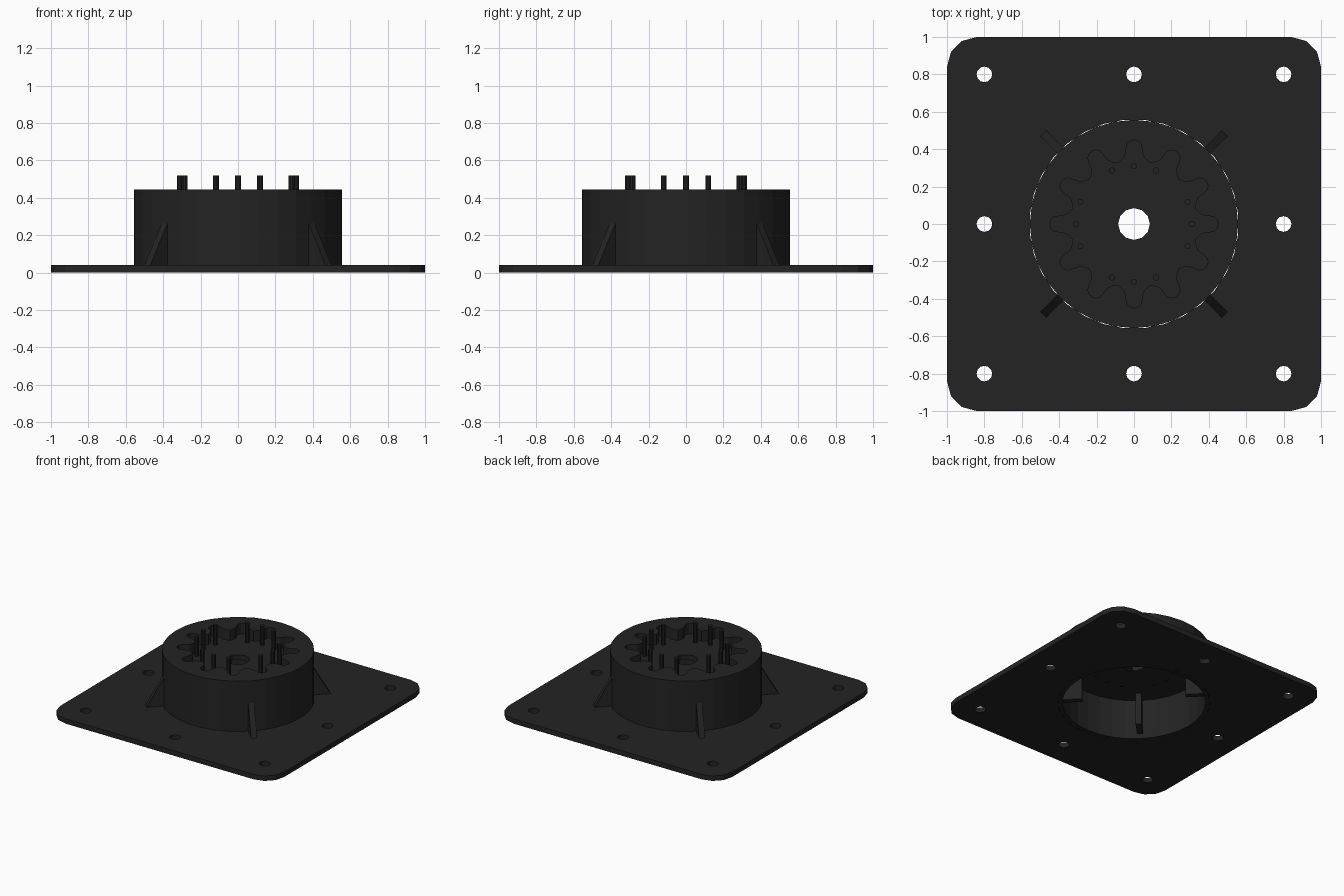
import bpy
from math import sin, cos, pi, radians

if "Cube" in bpy.data.objects:
    bpy.data.objects.remove(bpy.data.objects["Cube"])

black = bpy.data.materials.new("black_plastic")
black.diffuse_color = (0.017, 0.017, 0.017, 1)
black.use_nodes = True
black.node_tree.nodes["Principled BSDF"].inputs["Base Color"].default_value = black.diffuse_color


def circle(r, n, cx=0, cy=0, turn=0.0):
    return [(cx + r * cos(2 * pi * i / n + turn), cy + r * sin(2 * pi * i / n + turn)) for i in range(n)]


def slab(name, loops, z0, z1):
    """Extrude an outline (first loop) with holes (other loops) from z0 to z1."""
    cu = bpy.data.curves.new(name, 'CURVE')
    cu.dimensions = '2D'
    cu.fill_mode = 'BOTH'
    cu.extrude = (z1 - z0) / 2
    for pts in loops:
        sp = cu.splines.new('POLY')
        sp.points.add(len(pts) - 1)
        for p, (x, y) in zip(sp.points, pts):
            p.co = (x, y, 0, 1)
        sp.use_cyclic_u = True
    ob = bpy.data.objects.new(name, cu)
    bpy.context.collection.objects.link(ob)
    ob.location.z = (z0 + z1) / 2
    bpy.ops.object.select_all(action='DESELECT')
    ob.select_set(True)
    bpy.context.view_layer.objects.active = ob
    bpy.ops.object.convert(target='MESH')
    ob = bpy.context.view_layer.objects.active
    ob.data.materials.clear()
    ob.data.materials.append(black)
    for f in ob.data.polygons:
        f.use_smooth = False
    return ob


# Base plate: rounded corners, eight bolt holes and a large round opening
R = 0.16
outline = []
for k, (sx, sy) in enumerate([(1, 1), (-1, 1), (-1, -1), (1, -1)]):
    for i in range(4):
        a = k * pi / 2 + i * pi / 6
        outline.append((sx * (1 - R) + R * cos(a), sy * (1 - R) + R * sin(a)))
bolts = [circle(0.042, 12, x, y) for x in (-0.8, 0, 0.8) for y in (-0.8, 0, 0.8) if x or y]
slab("base_plate", [outline, circle(0.559, 32, turn=pi / 32)] + bolts, 0, 0.04)

# Housing: hollow wall, floor disc with centre hole, top ring with lobed recess
slab("housing_wall", [circle(0.557, 32), circle(0.525, 32)], 0, 0.36)
slab("socket_floor", [circle(0.535, 32), circle(0.085, 12)], 0.32, 0.36)

lobe = [(0.365, -0.048)]
lobe += [(0.408 + 0.042 * cos(a), 0.042 * sin(a)) for a in [radians(d) for d in range(-90, 91, 30)]]
lobe += [(0.365, 0.048), (0.345, 0.064)]
lobe.append((0.336 * cos(pi / 12), 0.336 * sin(pi / 12)))
lobe.insert(0, (0.345, -0.064))
star = []
for k in range(12):
    c, s = cos(k * pi / 6), sin(k * pi / 6)
    star += [(x * c - y * s, x * s + y * c) for x, y in lobe]
slab("lobed_top_ring", [circle(0.557, 32), star], 0.36, 0.445)

# Contact pins on a circle, leaving out the diagonals
for k in range(16):
    if k % 4 != 2:
        a = k * pi / 8
        slab("contact_pin", [circle(0.016, 10, 0.31 * cos(a), 0.31 * sin(a))], 0.312, 0.52)

# Diagonal gussets passing through the wall
profile = [(0.38, 0.04), (0.685, 0.04), (0.535, 0.30), (0.38, 0.30)]
for k in range(4):
    g = slab("gusset", [profile], -0.022, 0.022)
    g.rotation_euler = (pi / 2, 0, pi / 4 + k * pi / 2)
